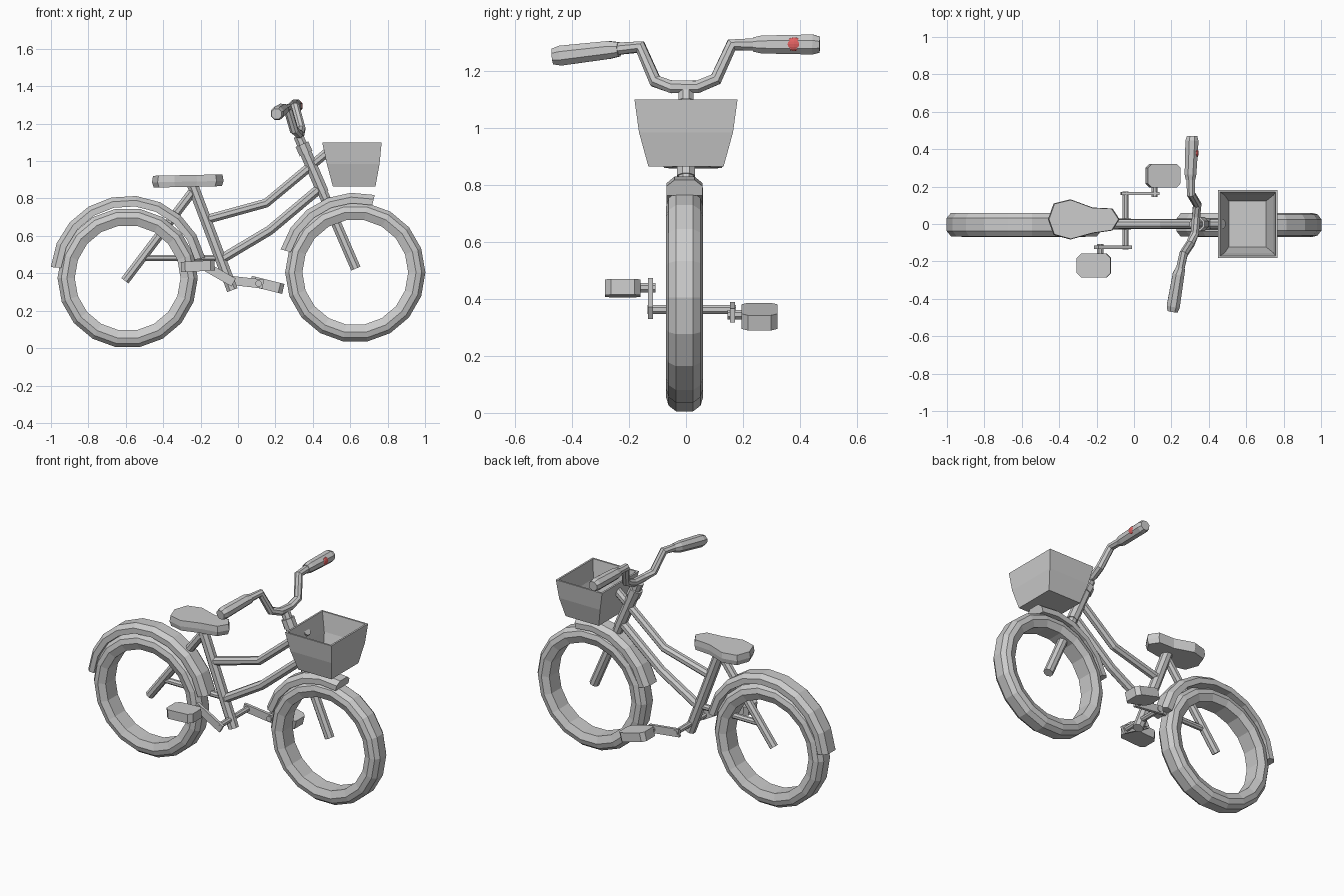
import bpy, bmesh, math
from mathutils import Vector, Matrix

if "Cube" in bpy.data.objects:
    bpy.data.objects.remove(bpy.data.objects["Cube"])


def mesh_object(name, bm):
    bmesh.ops.recalc_face_normals(bm, faces=bm.faces[:])
    me = bpy.data.meshes.new(name)
    bm.to_mesh(me)
    bm.free()
    ob = bpy.data.objects.new(name, me)
    bpy.context.collection.objects.link(ob)
    return ob


def loft(name, rings, closed_path=False, caps=True):
    """Skin a list of equally sized closed rings."""
    bm = bmesh.new()
    vs = [[bm.verts.new(p) for p in r] for r in rings]
    n = len(vs[0])
    for i in range(len(vs) if closed_path else len(vs) - 1):
        a, b = vs[i], vs[(i + 1) % len(vs)]
        for j in range(n):
            k = (j + 1) % n
            bm.faces.new((a[j], a[k], b[k], b[j]))
    if caps and not closed_path:
        bm.faces.new(vs[0])
        bm.faces.new(vs[-1])
    return mesh_object(name, bm)


def tube(name, pts, radius, sides=8):
    """Sweep a polygon along a bent path; radius may vary per point."""
    pts = [Vector(p) for p in pts]
    radii = radius if isinstance(radius, list) else [radius] * len(pts)
    rings = []
    for i, p in enumerate(pts):
        d = pts[min(i + 1, len(pts) - 1)] - pts[max(i - 1, 0)]
        if 0 < i < len(pts) - 1:
            d = (pts[i + 1] - p).normalized() + (p - pts[i - 1]).normalized()
        d.normalize()
        ref = Vector((0, 1, 0)) if abs(d.y) < 0.15 else Vector((1, 0, 0))
        if name == "handlebar" or name.startswith("grip"):
            ref = Vector((1, 0, 0.0))
        u = (ref - d * ref.dot(d)).normalized()
        v = d.cross(u)
        ang = [2 * math.pi * (j + 0.5) / sides for j in range(sides)]
        rings.append([p + (u * math.cos(a) + v * math.sin(a)) * radii[i] for a in ang])
    return loft(name, rings)


def lathe(name, profile, center, start=0, end=360, steps=18):
    """Turn an (r, y) profile about the y axis through center."""
    full = end - start == 360
    rings = []
    for i in range(steps if full else steps + 1):
        a = math.radians(start + (end - start) * i / steps)
        rings.append([(center[0] + r * math.cos(a), center[1] + y,
                       center[2] + r * math.sin(a)) for r, y in profile])
    return loft(name, rings, closed_path=full)


def block(name, size, loc, tilt, bevel):
    bm = bmesh.new()
    bmesh.ops.create_cube(bm, size=1)
    bmesh.ops.scale(bm, vec=size, verts=bm.verts)
    upright = [e for e in bm.edges if abs(e.verts[0].co.z - e.verts[1].co.z) > 1e-4]
    if bevel:
        bmesh.ops.bevel(bm, geom=upright, offset=bevel, segments=1, affect='EDGES')
    bmesh.ops.transform(bm, verts=bm.verts, matrix=Matrix.Translation(loc)
                        @ Matrix.Rotation(math.radians(tilt), 4, 'Y'))
    return mesh_object(name, bm)


def mirrored(half):
    return half + [(r, -y) for r, y in reversed(half)]


# Wheels
tyre = mirrored([(0.283, 0.048), (0.325, 0.065), (0.355, 0.056), (0.375, 0.03)])
lathe("rear_wheel", tyre, (-0.59, -0.005, 0.375))
lathe("front_wheel", tyre, (0.627, -0.005, 0.405))

# Mudguards
guard = mirrored([(0.362, 0.063), (0.395, 0.063), (0.418, 0.035)])
lathe("rear_mudguard", guard, (-0.585, -0.003, 0.397), 12, 175, 9)
lathe("front_mudguard", guard, (0.63, -0.005, 0.413), 76, 164, 5)

# Frame tubes
tube("seat_tube", [(-0.246, 0, 0.88), (-0.03, 0, 0.31)], 0.032)
tube("seat_stay", [(-0.225, 0, 0.86), (-0.605, 0, 0.36)], 0.026)
tube("chain_stay", [(-0.53, 0, 0.482), (-0.07, 0, 0.482)], 0.018)
tube("top_tube", [(-0.16, 0, 0.69), (0.15, 0, 0.775), (0.475, 0, 1.045)], 0.026)
tube("down_tube", [(-0.09, 0, 0.475), (0.17, 0, 0.63), (0.45, 0, 0.865)], 0.028)
tube("fork", [(0.322, 0, 1.135), (0.63, 0, 0.425)], 0.029)
tube("head_tube", [(0.364, 0, 1.04), (0.455, 0, 0.83)], 0.034)
tube("headset_collar", [(0.342, 0, 1.09), (0.364, 0, 1.04)], 0.04)

# Handlebar, steered slightly to one side
tube("handlebar", [(0.24, -0.27, 1.277), (0.265, -0.16, 1.285), (0.30, -0.108, 1.165),
                   (0.325, -0.05, 1.145), (0.332, 0.04, 1.145), (0.338, 0.105, 1.172),
                   (0.305, 0.16, 1.292), (0.302, 0.27, 1.295)], 0.024)
tube("grip_right", [(0.25, -0.235, 1.277), (0.238, -0.27, 1.275),
                    (0.21, -0.44, 1.255), (0.206, -0.468, 1.252)],
     [0.027, 0.034, 0.038, 0.030])
tube("grip_left", [(0.302, 0.235, 1.294), (0.302, 0.265, 1.294),
                   (0.31, 0.445, 1.294), (0.311, 0.47, 1.293)],
     [0.027, 0.034, 0.038, 0.030])

# Red spot on the left grip
bm = bmesh.new()
bmesh.ops.create_uvsphere(bm, u_segments=12, v_segments=8, radius=1)
bmesh.ops.transform(bm, verts=bm.verts, matrix=Matrix.Translation((0.332, 0.38, 1.295))
                    @ Matrix.Diagonal((0.013, 0.03, 0.024, 1)))
spot = mesh_object("grip_spot", bm)
red = bpy.data.materials.new("red")
red.diffuse_color = (0.75, 0.12, 0.12, 1)
red.use_nodes = True
red.node_tree.nodes["Principled BSDF"].inputs["Base Color"].default_value = red.diffuse_color
spot.data.materials.append(red)


# Basket: outer wall up, rim, inner wall down
def rect(x0, x1, h, z):
    return [(x0, -h, z), (x1, -h, z), (x1, h, z), (x0, h, z)]


loft("basket", [rect(0.507, 0.735, 0.132, 0.865), rect(0.475, 0.757, 0.165, 0.985),
                rect(0.45, 0.768, 0.181, 1.10), rect(0.461, 0.757, 0.170, 1.10),
                rect(0.485, 0.745, 0.154, 0.985), rect(0.507, 0.705, 0.122, 0.877)])

# Seat
outline = [(-0.46, 0.025), (-0.43, 0.11), (-0.34, 0.132), (-0.22, 0.088), (-0.115, 0.083),
           (-0.077, 0.025), (-0.115, -0.035), (-0.22, -0.05), (-0.34, -0.083), (-0.43, -0.058)]


def seat_ring(s, z, slope=0.02):
    return [(-0.27 + (x + 0.27) * s, 0.025 + (y - 0.025) * s, z + (x + 0.27) * slope)
            for x, y in outline]


loft("seat", [seat_ring(0.95, 0.862), seat_ring(1, 0.89), seat_ring(0.97, 0.925)])

# Crank axle, arms and pedals
tube("crank_axle", [(-0.045, -0.135, 0.363), (-0.045, 0.175, 0.363)], 0.017)
for side, y, end, tilt, pedal_y, pedal_x, pedal_z in (
        ("right", -0.125, (-0.18, 0.44), 3, -0.222, -0.215, 0.438),
        ("left", 0.163, (0.11, 0.345), 14, 0.258, 0.155, 0.338)):
    start = Vector((-0.045, y, 0.363))
    stop = Vector((end[0], y, end[1]))
    d = stop - start
    angle = -math.degrees(math.atan2(d.z, d.x))
    block("crank_arm_" + side, (d.length + 0.05, 0.018, 0.048),
          (start + stop) / 2, angle, 0)
    s = math.copysign(1, y)
    tube("pedal_spindle_" + side, [(end[0], y - s * 0.018, end[1]),
                                   (end[0], pedal_y, end[1])], 0.018)
    block("pedal_" + side, (0.18, 0.126, 0.055), (pedal_x, pedal_y, pedal_z),
          tilt if side == "left" else -tilt, 0.022)
